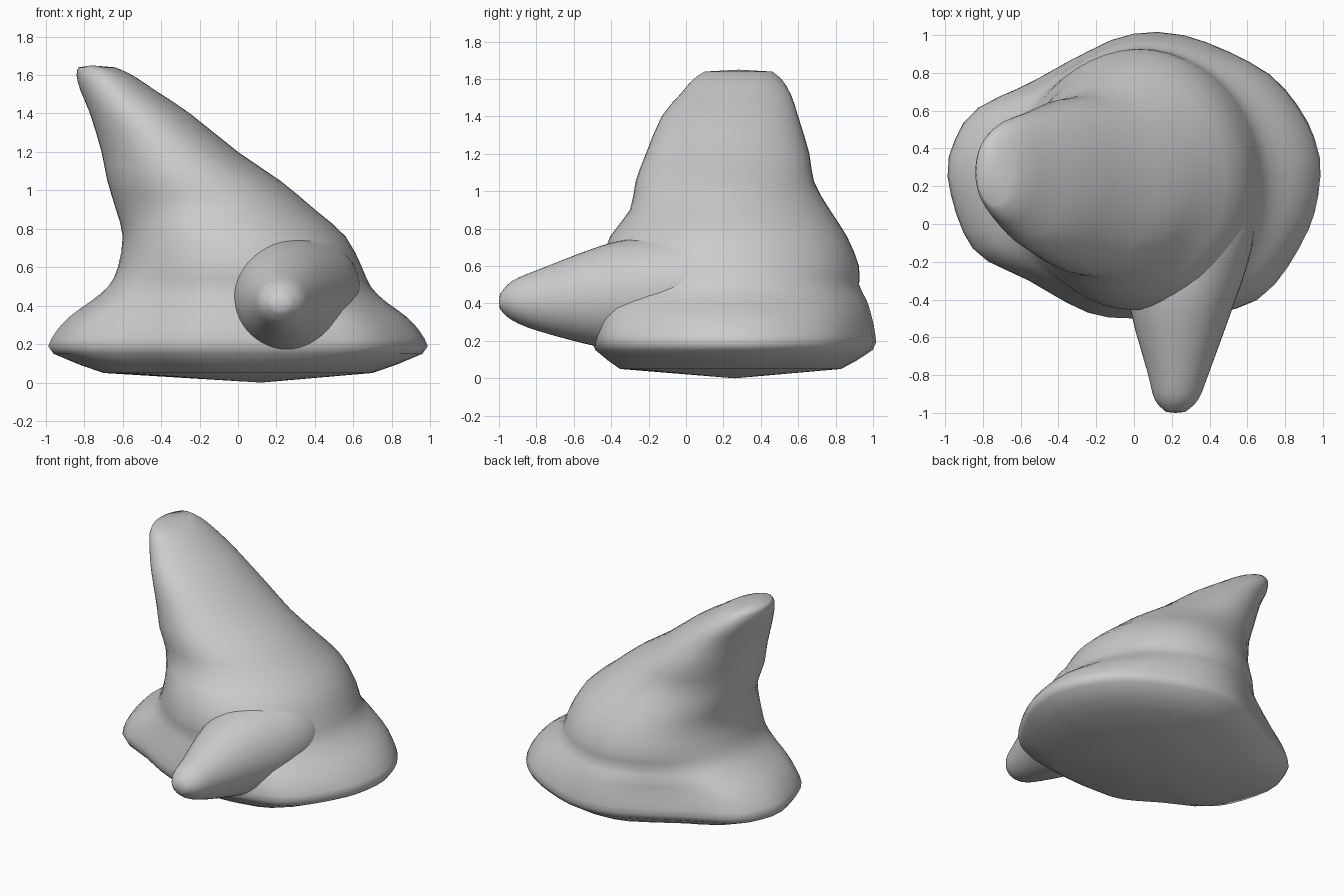
import bpy, bmesh, math
from mathutils import Vector

if "Cube" in bpy.data.objects:
    bpy.data.objects.remove(bpy.data.objects["Cube"])

SEG = 48


def spline(keys, steps, closed=False):
    """Catmull-Rom resampling of a list of equal-length tuples."""
    n, out = len(keys), []
    for i in range(n if closed else n - 1):
        ids = [i - 1, i, i + 1, i + 2]
        a, b, c, d = [keys[k % n] if closed else keys[max(0, min(n - 1, k))] for k in ids]
        for s in range(steps):
            t = s / steps
            out.append(tuple(0.5 * (2 * q + (r - p) * t + (2 * p - 5 * q + 4 * r - u) * t * t
                                    + (3 * q - p - 3 * r + u) * t ** 3)
                             for p, q, r, u in zip(a, b, c, d)))
    return out if closed else out + [keys[-1]]


def loft(name, rings, start, end):
    bm = bmesh.new()
    loops = [[bm.verts.new(p) for p in ring] for ring in rings]
    for a, b in zip(loops, loops[1:]):
        for i in range(SEG):
            j = (i + 1) % SEG
            bm.faces.new((a[i], a[j], b[j], b[i]))
    for loop, tip in ((loops[0], start), (loops[-1], end)):
        v = bm.verts.new(tip)
        for i in range(SEG):
            bm.faces.new((loop[i], loop[(i + 1) % SEG], v))
    bmesh.ops.recalc_face_normals(bm, faces=bm.faces)
    mesh = bpy.data.meshes.new(name)
    bm.to_mesh(mesh)
    bm.free()
    for p in mesh.polygons:
        p.use_smooth = True
    ob = bpy.data.objects.new(name, mesh)
    bpy.context.collection.objects.link(ob)
    return ob


# Brim outline seen from above, at unit scale around its own centre
brim = [(.97, .0), (.94, .2), (.84, .39), (.66, .57), (.28, .74), (-.02, .75),
        (-.28, .64), (-.55, .49), (-.80, .37), (-.91, .24), (-.97, .0),
        (-.84, -.38), (-.55, -.55), (-.24, -.72), (0, -.75), (.30, -.74), (.66, -.64), (.90, -.30)]
outline = [Vector(p) for p in spline(brim, 16, closed=True)]


def brim_dir(angle):
    # outline point at the given elliptical angle
    return min(outline, key=lambda p: abs(math.remainder(
        math.atan2(p.y / .75, p.x / .97) - angle, math.tau)))


# Hat body: z, x min, x max, y min, y max, weight of the brim outline
levels = [(.05, -.70, .70, -.35, .82, 1), (.15, -.96, .96, -.48, .985, 1),
          (.23, -.97, .97, -.50, 1.0, 1), (.34, -.88, .88, -.48, .98, .9),
          (.42, -.77, .77, -.465, .96, .6), (.50, -.675, .69, -.45, .925, .3),
          (.60, -.625, .645, -.455, .925, .1), (.76, -.60, .56, -.405, .86, 0),
          (.90, -.635, .40, -.30, .77, 0), (1.05, -.68, .22, -.27, .685, 0),
          (1.20, -.71, .0, -.215, .66, 0), (1.40, -.77, -.25, -.13, .60, 0),
          (1.52, -.82, -.43, -.03, .56, 0), (1.60, -.84, -.55, .04, .51, 0),
          (1.64, -.83, -.64, .10, .46, 0)]
rings = []
for z, x0, x1, y0, y1, w in spline(levels, 2):
    cx, cy, rx, ry = (x0 + x1) / 2, (y0 + y1) / 2, (x1 - x0) / 2, (y1 - y0) / 2
    ring = []
    for i in range(SEG):
        a = math.tau * i / SEG
        b = brim_dir(a)
        ring.append((cx + rx * ((1 - w) * math.cos(a) + w * b.x / .97),
                     cy + ry * ((1 - w) * math.sin(a) + w * b.y / .75), z))
    rings.append(ring)
loft("floppy_hat", rings, (.12, .26, 0), (-.76, .28, 1.65))

# Pointed nose: y, x min, x max, z min, z max
nose = [(-.995, .17, .27, .37, .45), (-.93, .11, .34, .31, .52), (-.78, .07, .40, .25, .585),
        (-.45, -.02, .52, .165, .71), (-.25, -.02, .59, .155, .75), (-.05, .03, .635, .19, .768),
        (.12, .2, .62, .3, .70), (.2, .35, .55, .42, .6)]
rings = []
for y, x0, x1, z0, z1 in spline(nose, 3):
    rings.append([((x0 + x1) / 2 + (x1 - x0) / 2 * math.cos(math.tau * i / SEG), y,
                   (z0 + z1) / 2 + (z1 - z0) / 2 * math.sin(math.tau * i / SEG))
                  for i in range(SEG)])
loft("nose", rings, (.22, -1, .41), (.45, .22, .5))
